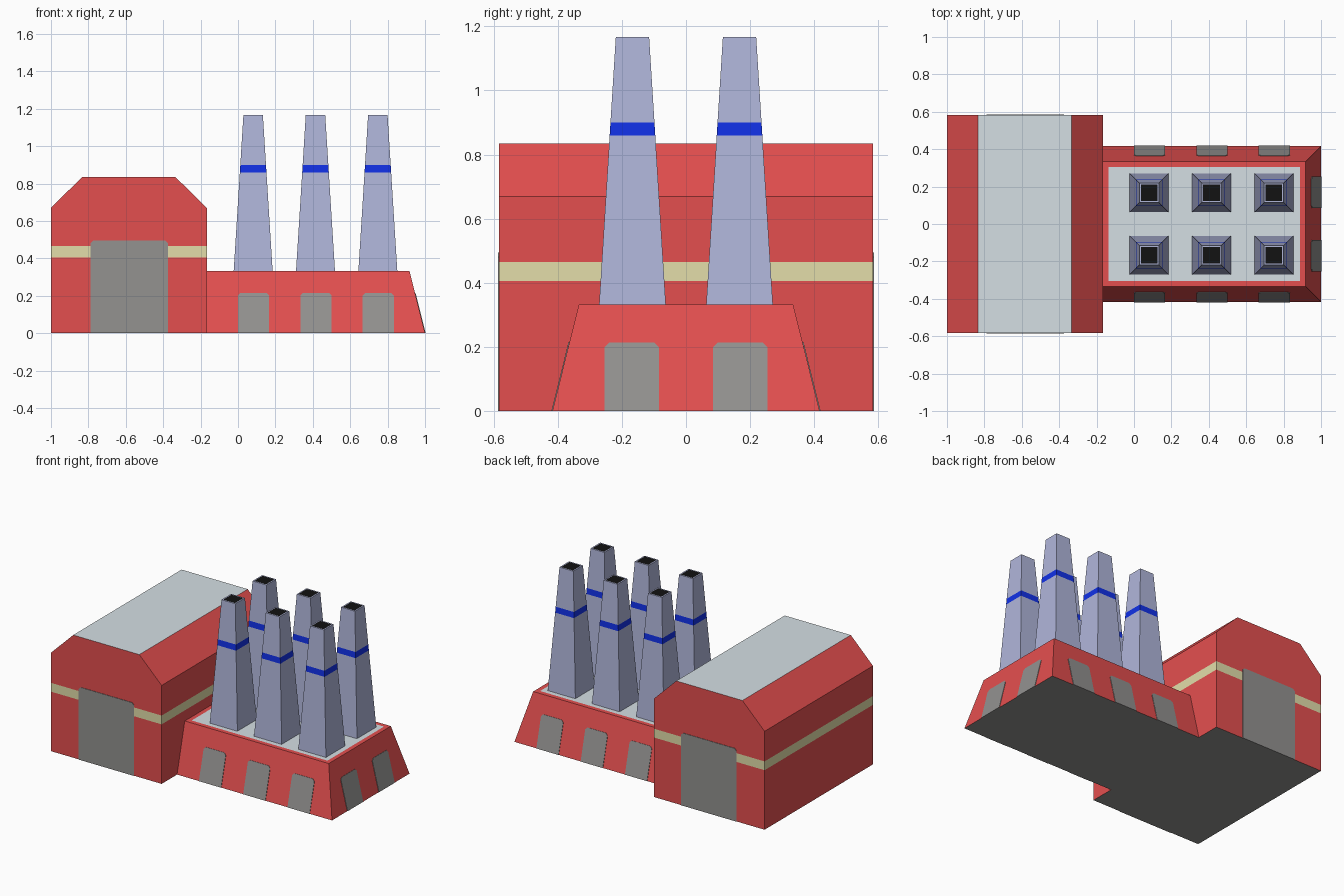
import bpy
import bmesh
from mathutils import Vector

cube = bpy.data.objects.get("Cube")
if cube:
    bpy.data.objects.remove(cube, do_unlink=True)


def linear(c):
    c /= 255
    return c / 12.92 if c < 0.04 else ((c + 0.055) / 1.055) ** 2.4


def material(name, *rgb):
    mat = bpy.data.materials.new(name)
    mat.use_nodes = True
    colour = [linear(c) for c in rgb] + [1]
    mat.diffuse_color = colour
    mat.node_tree.nodes["Principled BSDF"].inputs["Base Color"].default_value = colour
    return mat


RED = material("brick red", 228, 79, 79)
CREAM = material("cream stripe", 227, 222, 170)
GREY = material("door grey", 147, 146, 144)
ROOF = material("pale roof", 213, 223, 228)
LILAC = material("chimney lilac", 176, 182, 218)
BLUE = material("band blue", 18, 50, 236)
BLACK = material("soot black", 18, 18, 18)


def finish(bm, name, mats):
    bmesh.ops.recalc_face_normals(bm, faces=bm.faces)
    mesh = bpy.data.meshes.new(name)
    bm.to_mesh(mesh)
    bm.free()
    for mat in mats:
        mesh.materials.append(mat)
    obj = bpy.data.objects.new(name, mesh)
    bpy.context.collection.objects.link(obj)
    return obj


def prism(bm, loop, move):
    """Solid between a loop of points and the same loop passed through move."""
    low = [bm.verts.new(p) for p in loop]
    high = [bm.verts.new(move(Vector(p))) for p in loop]
    bm.faces.new(low)
    bm.faces.new(high)
    for i in range(len(loop)):
        j = (i + 1) % len(loop)
        bm.faces.new((low[i], low[j], high[j], high[i]))
    bmesh.ops.recalc_face_normals(bm, faces=bm.faces)


def cut_levels(bm, *levels):
    for z in levels:
        geom = bm.verts[:] + bm.edges[:] + bm.faces[:]
        bmesh.ops.bisect_plane(bm, geom=geom, plane_co=(0, 0, z), plane_no=(0, 0, 1))


def colour_faces(bm, band, bottom=0, top=0):
    """Index 1 for the band between two heights, others by direction."""
    for f in bm.faces:
        z = f.calc_center_median().z
        if f.normal.z < -0.9:
            f.material_index = bottom
        elif f.normal.z > 0.9:
            f.material_index = top
        elif band[0] < z < band[1]:
            f.material_index = 1


def inset_top(bm, margin, index):
    top = max(bm.faces, key=lambda f: f.calc_center_median().z + f.normal.z)
    bmesh.ops.inset_individual(bm, faces=[top], thickness=margin)
    top.material_index = index


# Main hall with chamfered roof and a stripe all round
WALL, RIDGE, DEPTH = 0.67, 0.835, 0.583
bm = bmesh.new()
profile = [(-1, 0), (-0.167, 0), (-0.167, WALL), (-0.335, RIDGE), (-0.833, RIDGE), (-1, WALL)]
prism(bm, [(x, -DEPTH, z) for x, z in profile], lambda p: p + Vector((0, 2 * DEPTH, 0)))
cut_levels(bm, 0.405, 0.465)
bm.normal_update()
colour_faces(bm, (0.405, 0.465), bottom=2, top=3)
finish(bm, "main_hall", [RED, CREAM, GREY, ROOF])

# Low annex with sloping walls on three sides
HEIGHT, SLOPE = 0.333, 0.083
bm = bmesh.new()
base = [(-0.167, -0.417, 0), (1, -0.417, 0), (1, 0.417, 0), (-0.167, 0.417, 0)]


def lean_in(p):
    dx = SLOPE if p.x > 0 else 0
    dy = SLOPE if p.y > 0 else -SLOPE
    return Vector((p.x - dx, p.y - dy, HEIGHT))


prism(bm, base, lean_in)
colour_faces(bm, (0, 0), bottom=1)
inset_top(bm, 0.043, 2)
finish(bm, "annex", [RED, GREY, ROOF])


# Doors: thin plates lying on the walls, with clipped top corners
def door(name, foot, across, up, width, height):
    foot, across, up = Vector(foot), Vector(across), Vector(up)
    up = up / up.z
    out = across.cross(up).normalized() * 0.003
    w, c = width / 2, 0.014
    shape = [(-w, 0), (w, 0), (w, height - c), (w - c, height), (c - w, height), (-w, height - c)]
    bm = bmesh.new()
    prism(bm, [foot + across * u + up * v for u, v in shape], lambda p: p + out)
    finish(bm, name, [GREY])


for side, label in ((-1, "front"), (1, "back")):
    across = (-side, 0, 0)
    door("hall_door_" + label, (-0.582, side * DEPTH, 0), across, (0, 0, 1), 0.415, 0.495)
    for i in range(3):
        door(f"annex_door_{label}_{i + 1}", (0.083 + i / 3, side * 0.417, 0), across,
             (0, -side * SLOPE, HEIGHT), 0.167, 0.215)
    door("annex_end_door_" + label, (1, side * 0.169, 0), (0, 1, 0),
         (-SLOPE, 0, HEIGHT), 0.169, 0.213)

# Six tapering chimneys with a band and a dark opening
FOOT, TIP, TALL = 0.104, 0.052, 1.167
for row, y in (("front", -0.167), ("back", 0.167)):
    for i in range(3):
        x = 0.081 + i / 3
        corners = [(-FOOT, -FOOT, 0), (FOOT, -FOOT, 0), (FOOT, FOOT, 0), (-FOOT, FOOT, 0)]
        bm = bmesh.new()
        prism(bm, [Vector(c) + Vector((0, 0, HEIGHT)) for c in corners],
              lambda p: Vector((p.x * TIP / FOOT, p.y * TIP / FOOT, TALL)))
        cut_levels(bm, 0.86, 0.9)
        bm.normal_update()
        colour_faces(bm, (0.86, 0.9))
        inset_top(bm, 0.011, 2)
        chimney = finish(bm, f"chimney_{row}_{i + 1}", [LILAC, BLUE, BLACK])
        chimney.location = (x, y, 0)
